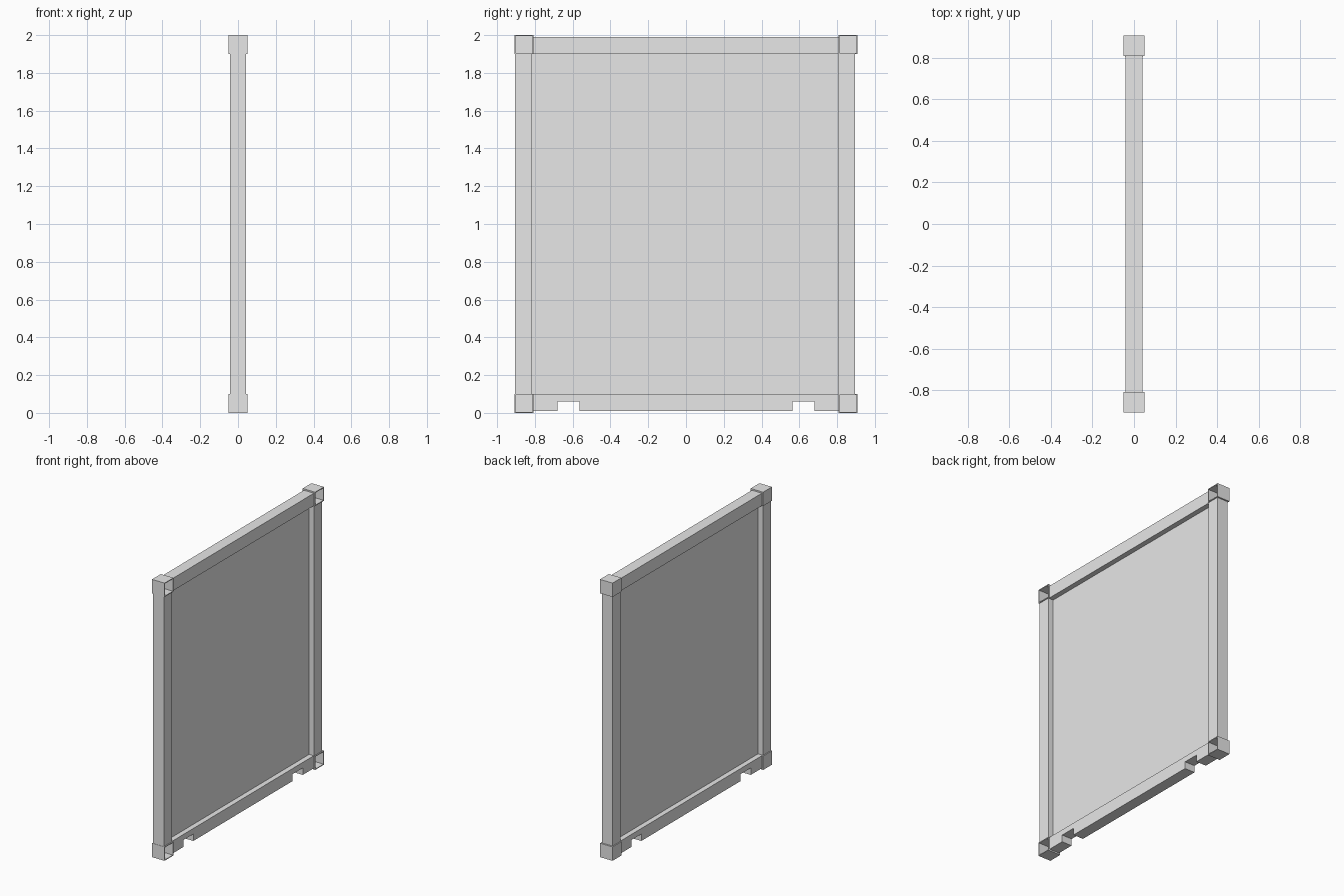
import bpy, bmesh
from mathutils import Vector

cube = bpy.data.objects.get("Cube")
if cube:
    bpy.data.objects.remove(cube, do_unlink=True)

grey = bpy.data.materials.new("light grey metal")
grey.use_nodes = True
grey.diffuse_color = (0.8, 0.8, 0.8, 1)
grey.node_tree.nodes["Principled BSDF"].inputs["Base Color"].default_value = (0.8, 0.8, 0.8, 1)

HALF_Y = 0.907      # outer face of the corner blocks
CORNER = 0.1        # corner block size
INNER = HALF_Y - CORNER


def finish(name, bm):
    bmesh.ops.recalc_face_normals(bm, faces=bm.faces[:])
    mesh = bpy.data.meshes.new(name)
    bm.to_mesh(mesh)
    bm.free()
    mesh.materials.append(grey)
    obj = bpy.data.objects.new(name, mesh)
    bpy.context.collection.objects.link(obj)
    return obj


def prism(name, outline, x0, x1):
    """Extrude a (y, z) outline along x."""
    bm = bmesh.new()
    face = bm.faces.new([bm.verts.new((x0, y, z)) for y, z in outline])
    extruded = bmesh.ops.extrude_face_region(bm, geom=[face])["geom"]
    moved = [v for v in extruded if isinstance(v, bmesh.types.BMVert)]
    bmesh.ops.translate(bm, verts=moved, vec=Vector((x1 - x0, 0, 0)))
    return finish(name, bm)


def box(name, x0, x1, y0, y1, z0, z1):
    return prism(name, [(y0, z0), (y1, z0), (y1, z1), (y0, z1)], x0, x1)


def corner_block(name, y, z):
    """Hollow block with thin walls, open towards +x."""
    bm = bmesh.new()
    bmesh.ops.create_cube(bm, size=CORNER)
    bmesh.ops.translate(bm, verts=bm.verts[:], vec=Vector((0, y, z)))
    mouth = max(bm.faces, key=lambda f: f.calc_center_median().x)
    bmesh.ops.inset_region(bm, faces=[mouth], thickness=0.008)
    floor = bmesh.ops.extrude_face_region(bm, geom=[mouth])["geom"]
    verts = [v for v in floor if isinstance(v, bmesh.types.BMVert)]
    bmesh.ops.translate(bm, verts=verts, vec=Vector((-CORNER + 0.008, 0, 0)))
    if mouth.is_valid:
        bmesh.ops.delete(bm, geom=[mouth], context='FACES_ONLY')
    return finish(name, bm)


# Corner blocks
for side, sy in (("front", -1), ("back", 1)):
    for level, z in (("bottom", CORNER / 2), ("top", 2 - CORNER / 2)):
        corner_block(f"{side}_{level}_corner", sy * (HALF_Y - CORNER / 2), z)

# Upright posts
box("front_post", -0.043, 0.043, -0.905, -0.815, CORNER, 2 - CORNER)
box("back_post", -0.043, 0.043, 0.805, 0.896, CORNER, 2 - CORNER)

# Top rail
box("top_rail", -0.04, 0.04, -INNER - 0.002, INNER, 1.9, 1.99)

# Bottom rail with two lifting slots
low, slot_top, high = 0.01, 0.06, 0.1
outline = [(-INNER, low)]
for y0, y1 in ((-0.68, -0.565), (0.565, 0.68)):
    outline += [(y0, low), (y0, slot_top), (y1, slot_top), (y1, low)]
outline += [(INNER, low), (INNER, high), (-INNER, high)]
prism("bottom_rail", outline, -0.04, 0.04)

# Thin wall panel set in the middle of the frame
box("wall_panel", -0.003, 0.003, -0.82, 0.81, 0.095, 1.905)
